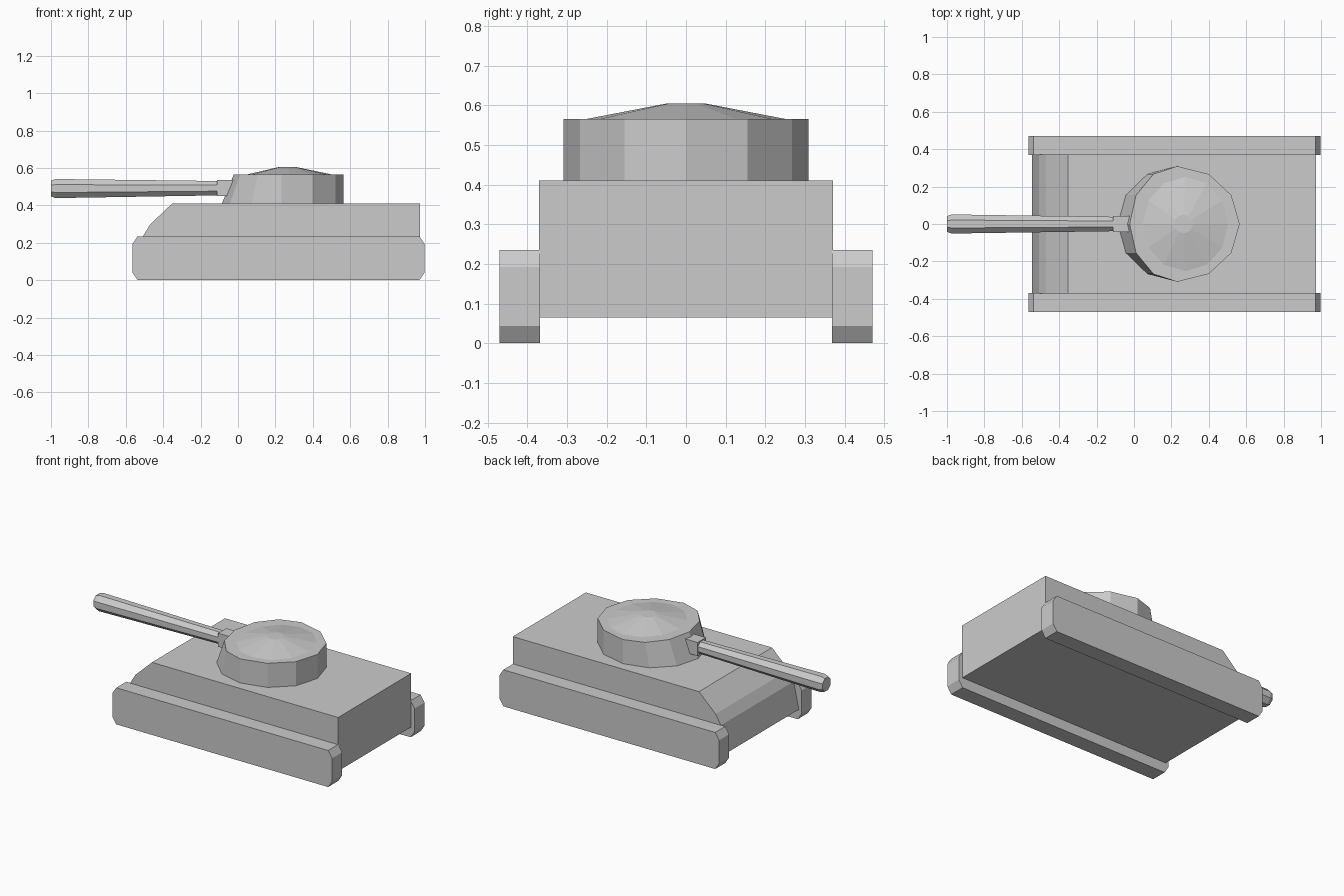
import bpy, bmesh
from math import cos, sin, pi

if "Cube" in bpy.data.objects:
    bpy.data.objects.remove(bpy.data.objects["Cube"])


def finish(name, bm):
    bmesh.ops.recalc_face_normals(bm, faces=bm.faces[:])
    mesh = bpy.data.meshes.new(name)
    bm.to_mesh(mesh)
    bm.free()
    obj = bpy.data.objects.new(name, mesh)
    bpy.context.collection.objects.link(obj)
    return obj


def loft(name, rings):
    """Skin a list of equal-length point rings and cap both ends."""
    bm = bmesh.new()
    rows = [[bm.verts.new(p) for p in ring] for ring in rings]
    n = len(rows[0])
    for a, b in zip(rows, rows[1:]):
        for i in range(n):
            j = (i + 1) % n
            bm.faces.new((a[i], a[j], b[j], b[i]))
    bm.faces.new(rows[0])
    bm.faces.new(rows[-1])
    return finish(name, bm)


def extrude_y(name, profile, y0, y1):
    return loft(name, [[(x, y, z) for x, z in profile] for y in (y0, y1)])


def oval(cx, rx_front, rx_back, ry, z, n=12):
    """Horizontal ring with separate front (-x) and back (+x) radii."""
    pts = []
    for i in range(n):
        c, s = cos(2 * pi * i / n), sin(2 * pi * i / n)
        pts.append((cx + c * (rx_back if c > 0 else rx_front), s * ry, z))
    return pts


# Hull with sloped nose
extrude_y("hull", [(-0.545, 0.065), (0.972, 0.065), (0.972, 0.41), (-0.352, 0.41),
                   (-0.47, 0.298), (-0.508, 0.235)], -0.371, 0.371)

# Track blocks with chamfered ends
track = [(-0.537, 0), (0.97, 0), (0.998, 0.043), (0.998, 0.192), (0.97, 0.235),
         (-0.537, 0.235), (-0.565, 0.192), (-0.565, 0.043)]
for side, s in (("left", -1), ("right", 1)):
    extrude_y(side + "_track", track, s * 0.368, s * 0.47)

# Turret with slanted front half, and shallow roof
loft("turret", [oval(0.232, 0.318, 0.333, 0.309, 0.41),
                oval(0.232, 0.255, 0.333, 0.309, 0.565)])
loft("turret_roof", [oval(0.275, 0.228, 0.228, 0.252, 0.565),
                     oval(0.265, 0.05, 0.05, 0.05, 0.604)])

# Gun mount block
extrude_y("gun_mount", [(-0.112, 0.449), (0.02, 0.449), (0.02, 0.536), (-0.112, 0.536)],
          -0.042, 0.042)

# Octagonal barrel, widening to a chamfered muzzle
rings = []
for x, r, z in ((-0.08, 0.038, 0.492), (-0.975, 0.051, 0.49), (-1.0, 0.042, 0.49)):
    r /= cos(pi / 8)
    rings.append([(x, r * cos(pi / 8 + i * pi / 4), z + r * sin(pi / 8 + i * pi / 4))
                  for i in range(8)])
loft("gun_barrel", rings)
